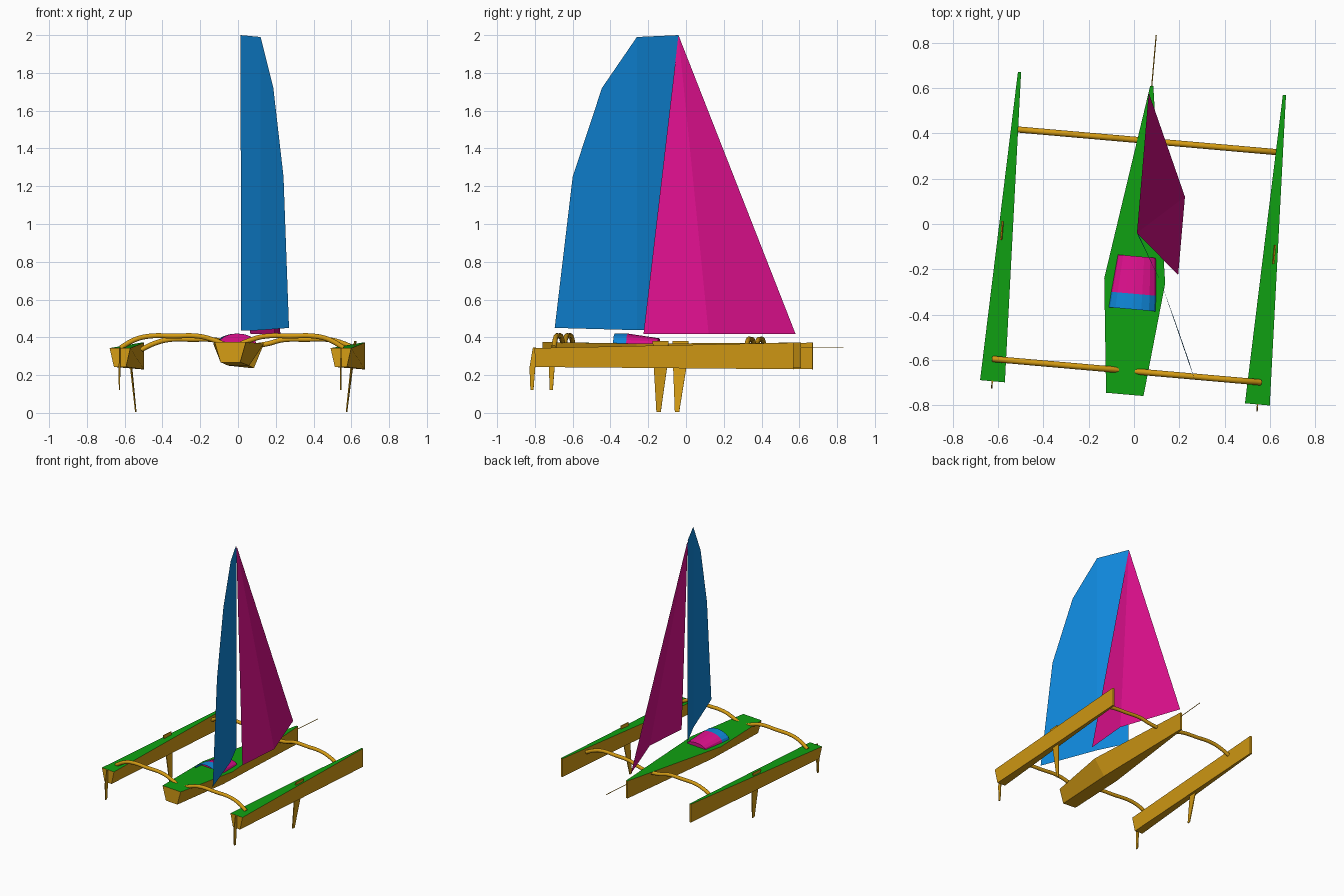
import bpy, bmesh, math

if "Cube" in bpy.data.objects:
    bpy.data.objects.remove(bpy.data.objects["Cube"])

YAW = math.radians(-5)
MID = 0.025  # centreline offset, measured across the boat


def material(name, rgb):
    m = bpy.data.materials.new(name)
    m.diffuse_color = (*rgb, 1)
    m.use_nodes = True
    m.node_tree.nodes["Principled BSDF"].inputs["Base Color"].default_value = m.diffuse_color
    return m


GOLD = material("gold", (0.66, 0.33, 0.007))
GREEN = material("green", (0.005, 0.36, 0.006))
BLUE = material("blue", (0.005, 0.25, 0.72))
PINK = material("pink", (0.71, 0.005, 0.26))


def place(ob):
    """Turn a part from boat axes (x across, y forward) to its yawed pose."""
    ob.rotation_euler.z = YAW
    ob.location = (MID * math.cos(YAW), MID * math.sin(YAW), 0)
    return ob


def mesh_object(name, verts, faces, mats, slots=None, fix=True):
    me = bpy.data.meshes.new(name)
    me.from_pydata(verts, [], faces)
    for m in mats:
        me.materials.append(m)
    if slots:
        for p, s in zip(me.polygons, slots):
            p.material_index = s
    if fix:
        bm = bmesh.new()
        bm.from_mesh(me)
        bmesh.ops.recalc_face_normals(bm, faces=bm.faces)
        bm.to_mesh(me)
        bm.free()
    ob = bpy.data.objects.new(name, me)
    bpy.context.collection.objects.link(ob)
    return ob


def hull(name, cx, sections):
    """Loft sections (y, deck half width, keel half width, deck z, keel z); green deck."""
    verts, faces, slots = [], [], []
    for y, wt, wb, zt, zb in sections:
        verts += [(cx - wt, y, zt), (cx + wt, y, zt), (cx + wb, y, zb), (cx - wb, y, zb)]
    for i in range(len(sections) - 1):
        a, b = i * 4, i * 4 + 4
        for k in range(4):
            n = (k + 1) % 4
            faces.append((a + k, a + n, b + n, b + k))
            slots.append(1 if k == 0 else 0)
    e = len(verts) - 4
    faces += [(0, 1, 2, 3), (e, e + 1, e + 2, e + 3)]
    slots += [0, 0]
    return place(mesh_object(name, verts, faces, [GOLD, GREEN], slots))


def blade(name, pts, half):
    """Thin plate from (x, y, z) outline points, thickened across the boat."""
    n = len(pts)
    verts = [(x - half, y, z) for x, y, z in pts] + [(x + half, y, z) for x, y, z in pts]
    faces = [tuple(range(n)), tuple(range(n, 2 * n))]
    faces += [(i, (i + 1) % n, n + (i + 1) % n, n + i) for i in range(n)]
    return place(mesh_object(name, verts, faces, [GOLD]))


def tube(name, pts, radius):
    cu = bpy.data.curves.new(name, "CURVE")
    cu.dimensions = "3D"
    cu.bevel_depth = radius
    cu.bevel_resolution = 3
    cu.use_fill_caps = True
    cu.resolution_u = 6
    sp = cu.splines.new("BEZIER")
    sp.bezier_points.add(len(pts) - 1)
    for bp, p in zip(sp.bezier_points, pts):
        bp.co = p
        bp.handle_left_type = bp.handle_right_type = "AUTO"
    cu.materials.append(GOLD)
    ob = bpy.data.objects.new(name, cu)
    bpy.context.collection.objects.link(ob)
    return place(ob)


# Main hull
hull("main_hull", 0, [(-0.753, 0.083, 0.052, 0.375, 0.268),
                      (-0.25, 0.135, 0.055, 0.367, 0.25),
                      (0.614, 0.007, 0.006, 0.372, 0.237)])

# Floats, arms, daggerboards and rudders on both sides
REAR = [(0.04, 0.362), (0.09, 0.383), (0.17, 0.405), (0.31, 0.407),
        (0.45, 0.405), (0.52, 0.386), (0.592, 0.345)]
FRONT = [(0.0, 0.352), (0.1, 0.366), (0.177, 0.386), (0.3, 0.389),
         (0.43, 0.387), (0.507, 0.366), (0.572, 0.335)]
BOARD = [(0.605, -0.122, 0.38), (0.605, -0.038, 0.38), (0.585, -0.048, 0.235),
         (0.56, -0.083, 0.005), (0.56, -0.106, 0.005), (0.585, -0.117, 0.235)]
RUDDER = [(-0.744, 0.345), (-0.76, 0.345), (-0.778, 0.24), (-0.773, 0.12),
          (-0.757, 0.12), (-0.747, 0.25)]
for side, s in (("left", -1), ("right", 1)):
    hull(side + "_float", s * 0.587, [(-0.746, 0.055, 0.032, 0.343, 0.243),
                                      (0.625, 0.007, 0.007, 0.372, 0.231)])
    tube(side + "_rear_arm", [(s * x, -0.648, z) for x, z in REAR], 0.0135)
    tube(side + "_front_arm", [(s * x, 0.371, z) for x, z in FRONT], 0.0135)
    blade(side + "_daggerboard", [(s * x, y, z) for x, y, z in BOARD], 0.003)
    blade(side + "_rudder", [(s * 0.588, y, z) for y, z in RUDDER], 0.003)

# Bowsprit
tube("bowsprit", [(0, 0.6, 0.345), (0, 0.84, 0.345)], 0.0025)


# Cabin: arched roof, pink in front and a blue hood open at the back
def arch(y, w, peak, base=0.365, n=8):
    return [(w * math.cos(math.pi * i / n), y, base + (peak - base) * math.sin(math.pi * i / n))
            for i in range(n + 1)]


def vault(name, a, b, mat, caps):
    n = len(a)
    faces = [(i, i + 1, n + i + 1, n + i) for i in range(n - 1)]
    if caps:
        faces += [tuple(range(n)), tuple(range(n, 2 * n))]
    return place(mesh_object(name, a + b, faces, [mat]))


vault("cabin_roof", arch(-0.141, 0.085, 0.395), arch(-0.307, 0.1, 0.42), PINK, True)
vault("cabin_hood", arch(-0.307, 0.1, 0.42), arch(-0.376, 0.105, 0.42), BLUE, False)

# Mainsail: two panels folded along an upright line
mesh_object("mainsail",
            [(0.017, -0.04, 0.435), (0.12, -0.26, 0.438), (0.12, -0.26, 1.99), (0.013, -0.04, 2.0),
             (0.27, -0.695, 0.45), (0.241, -0.6, 1.25), (0.187, -0.445, 1.72)],
            [(1, 0, 3, 2), (4, 1, 2, 6, 5)], [BLUE], fix=False)

# Jib: two triangles sharing the top
mesh_object("jib",
            [(0.013, -0.04, 2.0), (0.065, 0.58, 0.418), (0.225, 0.12, 0.418), (0.195, -0.225, 0.418)],
            [(0, 2, 1), (0, 3, 2)], [PINK], fix=False)
